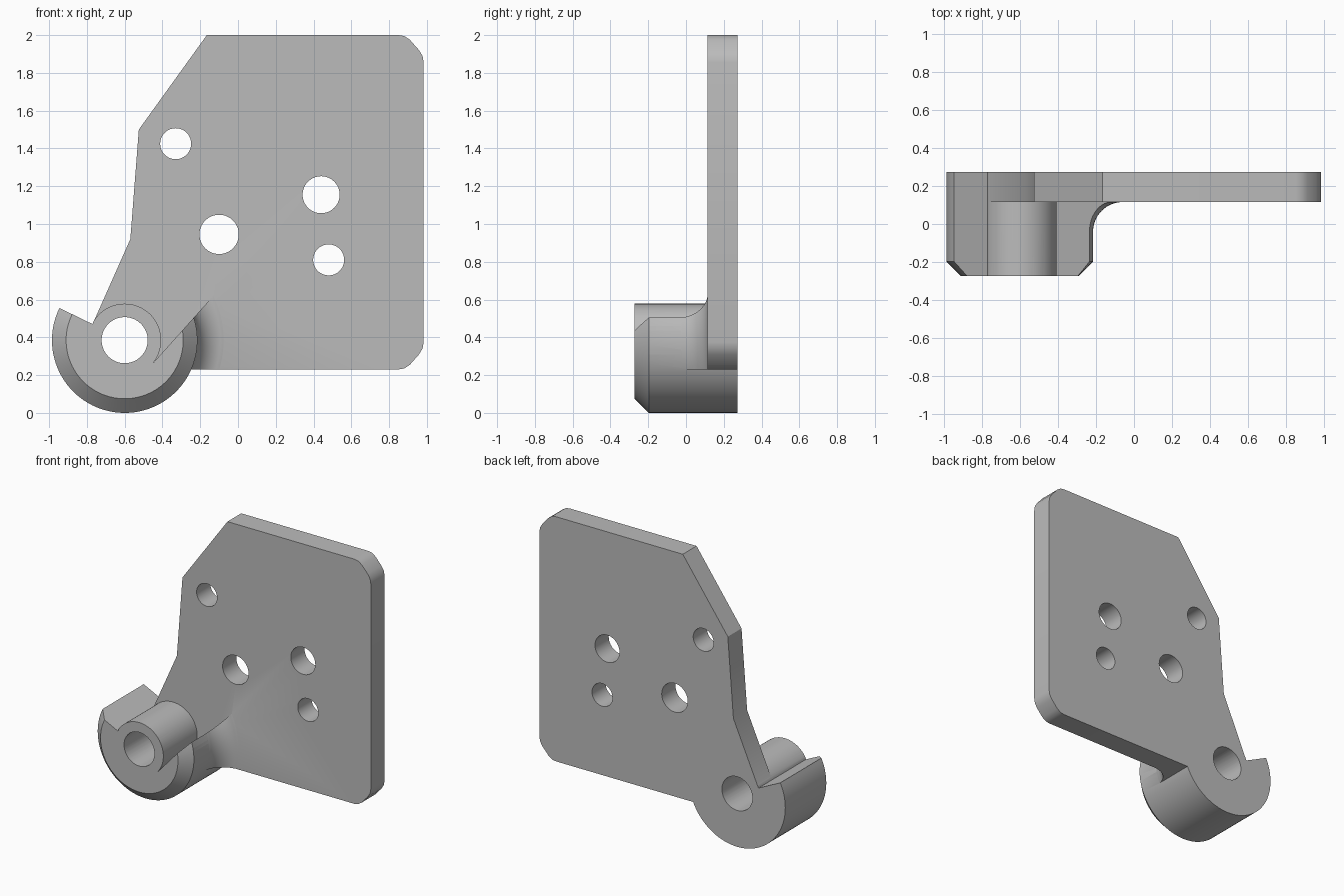
import bpy, bmesh
from math import sin, cos, pi, radians, atan2

if "Cube" in bpy.data.objects:
    bpy.data.objects.remove(bpy.data.objects["Cube"])

HUB_X, HUB_Z = -0.6, 0.385
HUB_R, BOSS_R = 0.385, 0.193
BACK, FRONT, PLATE_FRONT = 0.272, -0.272, 0.115
PLATE_BOTTOM = 0.23
SEGMENTS = 96

steel = bpy.data.materials.new("plain grey")
steel.use_nodes = True
grey = (0.5, 0.5, 0.5, 1)
steel.diffuse_color = grey
steel.node_tree.nodes["Principled BSDF"].inputs["Base Color"].default_value = grey


def make_object(name, bm):
    bmesh.ops.recalc_face_normals(bm, faces=bm.faces)
    mesh = bpy.data.meshes.new(name)
    bm.to_mesh(mesh)
    bm.free()
    mesh.materials.append(steel)
    obj = bpy.data.objects.new(name, mesh)
    bpy.context.collection.objects.link(obj)
    return obj


def prism(name, outline, y0, y1):
    """Extrude an (x, z) outline along y."""
    bm = bmesh.new()
    face = bm.faces.new([bm.verts.new((x, y0, z)) for x, z in outline])
    ext = bmesh.ops.extrude_face_region(bm, geom=[face])["geom"]
    moved = [v for v in ext if isinstance(v, bmesh.types.BMVert)]
    bmesh.ops.translate(bm, verts=moved, vec=(0, y1 - y0, 0))
    return make_object(name, bm)


def circle(x, z, r, start=0, end=2 * pi, count=64):
    return [(x + r * cos(start + (end - start) * i / count),
             z + r * sin(start + (end - start) * i / count)) for i in range(count)]


def revolve(name, profile, first, last):
    """Sweep a closed (radius, y) profile around the hub axis."""
    bm = bmesh.new()
    full = last - first == SEGMENTS
    rings = []
    for i in range(first, last if full else last + 1):
        a = 2 * pi * i / SEGMENTS
        rings.append([bm.verts.new((HUB_X + r * cos(a), y, HUB_Z + r * sin(a)))
                      for r, y in profile])
    pairs = list(zip(rings, rings[1:]))
    if full:
        pairs.append((rings[-1], rings[0]))
    else:
        bm.faces.new(rings[0])
        bm.faces.new(rings[-1])
    n = len(profile)
    for a, b in pairs:
        for j in range(n):
            k = (j + 1) % n
            bm.faces.new((a[j], a[k], b[k], b[j]))
    return make_object(name, bm)


def boolean(target, tool, operation):
    mod = target.modifiers.new("bool", "BOOLEAN")
    mod.operation, mod.solver, mod.object = operation, "EXACT", tool
    bpy.context.view_layer.objects.active = target
    bpy.ops.object.modifier_apply(modifier=mod.name)


def discard(obj):
    bpy.data.objects.remove(obj)


# Round hub with a chamfered front rim
hub = revolve("hub", [(0.05, FRONT), (0.31, FRONT), (HUB_R, -0.197),
                      (HUB_R, BACK), (0.05, BACK)], 0, SEGMENTS)

# Concave fillet blending the hub into the plate
fr = PLATE_FRONT + 0.04
arc = [(HUB_R + fr - fr * cos(a), -0.04 + fr * sin(a))
       for a in (pi / 2 * i / 14 for i in range(1, 14))]
fillet = revolve("fillet", [(0.3, -0.055), (0.375, -0.055)] + arc
                 + [(0.55, 0.125), (0.55, 0.2), (0.3, 0.2)], -13, 15)

# Open sector cut around the central boss
start = atan2(-0.12, 0.15)
end = atan2(0.085, -0.17)
wedge = prism("sector_cutter",
              circle(HUB_X, HUB_Z, BOSS_R, start, end, 40)
              + [(-0.77, 0.47), (-1.12, 0.64), (-1.12, 1.2), (0.39, 1.2)],
              -0.6, 0.6)
below = prism("lower_cutter", [(-1, -1), (1, -1), (1, PLATE_BOTTOM), (-1, PLATE_BOTTOM)],
              -0.6, 0.6)
boolean(hub, wedge, "DIFFERENCE")
boolean(fillet, wedge, "DIFFERENCE")
boolean(fillet, below, "DIFFERENCE")

# Flat plate with softened right-hand corners
corner = [(0.85, 2), (0.88, 1.995), (0.91, 1.975), (0.957, 1.922),
          (0.977, 1.89), (0.983, 1.855)]
lower = [(x, 2 + PLATE_BOTTOM - z) for x, z in reversed(corner)]
plate = prism("bracket_plate",
              [(-0.77, 0.47), (-0.57, 0.92), (-0.525, 1.5), (-0.165, 2)]
              + corner + lower + [(-0.5, PLATE_BOTTOM)], PLATE_FRONT, BACK)
boolean(plate, hub, "UNION")
boolean(plate, fillet, "UNION")

# Bolt holes and hub bore
for x, z, r in [(-0.33, 1.425, 0.082), (-0.1, 0.945, 0.104), (0.44, 1.155, 0.098),
                (0.48, 0.81, 0.082), (HUB_X, HUB_Z, 0.122)]:
    hole = prism("hole_cutter", circle(x, z, r), -0.6, 0.6)
    boolean(plate, hole, "DIFFERENCE")
    discard(hole)
for helper in (hub, fillet, wedge, below):
    discard(helper)

bpy.ops.object.select_all(action="DESELECT")
plate.select_set(True)
bpy.context.view_layer.objects.active = plate
bpy.ops.object.shade_smooth_by_angle(angle=radians(25))
